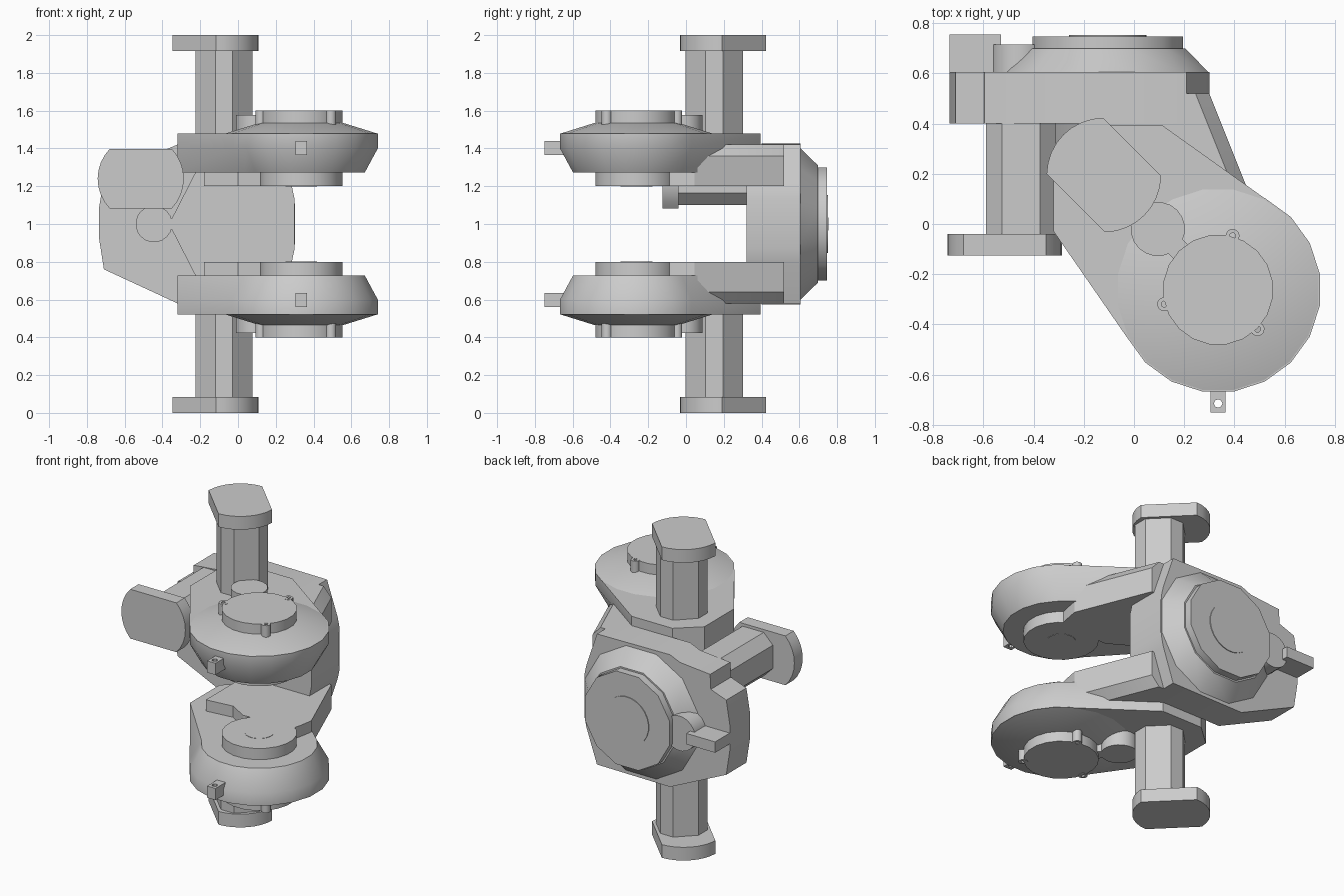
import bpy, bmesh
from math import cos, sin, radians, pi

cube = bpy.data.objects.get("Cube")
if cube:
    bpy.data.objects.remove(cube)

grey = bpy.data.materials.new("plain grey")
grey.use_nodes = True
colour = (0.6, 0.6, 0.6, 1)
grey.diffuse_color = colour
grey.node_tree.nodes["Principled BSDF"].inputs["Base Color"].default_value = colour


def circle(cx, cy, r, n=20, start=9, sweep=360):
    return [(cx + r * cos(radians(start + sweep * i / n)),
             cy + r * sin(radians(start + sweep * i / n))) for i in range(n)]


def finish(name, bm):
    """Smooth the shallow edges, keep the rest sharp, and add the object."""
    bmesh.ops.recalc_face_normals(bm, faces=bm.faces)
    for face in bm.faces:
        face.smooth = True
    for edge in bm.edges:
        edge.smooth = edge.calc_face_angle(pi) < radians(31)
    mesh = bpy.data.meshes.new(name)
    bm.to_mesh(mesh)
    bm.free()
    mesh.materials.append(grey)
    bpy.context.collection.objects.link(bpy.data.objects.new(name, mesh))


def place(a, b, h, axis, side):
    """Outline point at height h along z (mirrored about z = 1) or along y."""
    return (a, b, 1 + side * (h - 1)) if axis == "z" else (a, h, b)


def loft(name, levels, axis="z", side=1):
    """Skin a stack of (outline, height) levels and cap both ends."""
    bm = bmesh.new()
    rings = [[bm.verts.new(place(a, b, h, axis, side)) for a, b in pts]
             for pts, h in levels]
    for low, high in zip(rings, rings[1:]):
        for i in range(len(low)):
            j = (i + 1) % len(low)
            bm.faces.new((low[i], low[j], high[j], high[i]))
    bm.faces.new(rings[0])
    bm.faces.new(rings[-1])
    finish(name, bm)


def prism(name, pts, h0, h1, axis="z", side=1):
    loft(name, [(pts, h0), (pts, h1)], axis, side)


def tube(name, outer, inner, h0, h1, side):
    """Prism with a hole through it."""
    bm = bmesh.new()
    rings = [[bm.verts.new(place(a, b, h, "z", side)) for a, b in pts]
             for pts, h in ((outer, h0), (outer, h1), (inner, h1), (inner, h0))]
    for k in range(4):
        r, s = rings[k], rings[(k + 1) % 4]
        for i in range(len(r)):
            j = (i + 1) % len(r)
            bm.faces.new((r[i], r[j], s[j], s[i]))
    finish(name, bm)


def rect(x0, x1, y0, y1):
    return [(x0, y0), (x1, y0), (x1, y1), (x0, y1)]


def turned(pts, cx, cy, angle):
    c, s = cos(angle), sin(angle)
    return [(cx + x * c - y * s, cy + x * s + y * c) for x, y in pts]


# Shared motor sections: uneven octagon body, offset from a flat-sided flange
A, B, OFFSET = 0.14, 0.075, 0.065
motor = [(OFFSET + x, y) for x, y in
         ((A, -B), (A, B), (B, A), (-B, A), (-A, B), (-A, -B), (-B, -A), (B, -A))]
flange = [p for start in (-44, 136)
          for p in circle(0, 0, 0.228, 9, start, 99)]

GX, GY = 0.335, -0.262


def gear_outline(r):
    return circle(GX, GY, r, 12, -153, 216) + [
        (0.11, 0.395), (-0.18, 0.395), (-0.32, 0.27), (-0.32, -0.03)]


arm = [(-0.18, -0.07), (0, -0.05), (0.12, -0.12), (0.46, -0.10), (0.475, -0.04),
       (0.49, 0.045), (0.30, 0.52), (-0.18, 0.52)]
arm_top = [(x - 0.055 if x > 0.2 else x, y) for x, y in arm]

for label, side in (("upper", 1), ("lower", -1)):
    # Gear housing with a bevelled inner rim and a conical outer face
    loft(label + "_gear_housing", [(gear_outline(0.34), 1.272),
         (gear_outline(0.41), 1.40), (gear_outline(0.41), 1.48)], side=side)
    loft(label + "_cone", [(circle(GX, GY, 0.41), 1.478),
         (circle(GX, GY, 0.225), 1.535)], side=side)
    prism(label + "_cover", circle(GX, GY, 0.22), 1.53, 1.60, side=side)
    prism(label + "_idler_cap", circle(0.095, -0.02, 0.108), 1.47, 1.578, side=side)
    prism(label + "_idler_web", turned(rect(0.08, 0.2, -0.04, 0.04),
          0.095, -0.02, -pi / 4), 1.47, 1.578, side=side)
    prism(label + "_inner_disc", circle(GX, GY, 0.22), 1.20, 1.28, side=side)
    prism(label + "_shaft_end", circle(GX, GY, 0.085), 1.198, 1.21, side=side)
    # Arm reaching to the rear housing
    loft(label + "_arm", [(arm, 1.20), (arm, 1.36), (arm_top, 1.42)], side=side)
    # Cover bolts
    for k in range(3):
        t = radians(75 + 120 * k)
        x, y = GX + 0.222 * cos(t), GY + 0.222 * sin(t)
        tube(f"{label}_bolt_{k + 1}", circle(x, y, 0.028, 12),
             circle(x, y, 0.012, 12), 1.52, 1.602, side)
    # Drilled front tab
    square = [(GX + 0.03 * x, -0.715 + 0.035 * y) for x, y in
              ((1, 0), (1, 1), (0, 1), (-1, 1), (-1, 0), (-1, -1), (0, -1), (1, -1))]
    tube(label + "_tab", square, circle(GX, -0.715, 0.017, 8, 0), 1.365, 1.44, side)
    prism(label + "_tab_root", rect(GX - 0.03, GX + 0.03, -0.68, -0.60),
          1.365, 1.44, side=side)
    # Vertical motor
    prism(label + "_motor", turned(motor, -0.12, 0.195, -pi / 4), 1.47, 1.92, side=side)
    prism(label + "_motor_flange", turned(flange, -0.12, 0.195, -pi / 4),
          1.915, 2.0, side=side)

# Rear housing with a raised shoulder over the motor
half = [(0.30, 1.13), (0.285, 1.20), (0.21, 1.42), (-0.31, 1.425)]
body = half + [(-0.38, 1.395), (-0.595, 1.375), (-0.60, 1.28), (-0.71, 1.24),
               (-0.735, 1.09), (-0.735, 0.92),
               (-0.71, 0.76)] + [(x, 2 - z) for x, z in reversed(half)]
prism("rear_housing", body, 0.40, 0.605, "y")
half = [(0.30, 1.13), (0.285, 1.20), (0.21, 1.42), (-0.15, 1.42), (-0.35, 1.03)]
prism("rear_front_boss", half + [(x, 2 - z) for x, z in reversed(half)],
      0.32, 0.41, "y")
prism("rear_front_idler", circle(-0.445, 1, 0.097), 0.32, 0.41, "y")
prism("rear_front_web", rect(-0.40, -0.32, 0.97, 1.03), 0.32, 0.41, "y")

# Rear cone, cover and thin centre plate
RX = -0.105
loft("rear_cone", [(circle(RX, 1, 0.42, 12, 15), 0.60),
     (circle(RX, 1, 0.32, 12, 15), 0.70)], "y")
prism("rear_cover", circle(RX, 1, 0.31, 12, 15), 0.69, 0.747, "y")
prism("rear_centre_plate", circle(RX, 1, 0.155, 24), 0.74, 0.752, "y")
prism("rear_idler_cap", circle(-0.455, 1, 0.112), 0.60, 0.715, "y")
prism("rear_bar", rect(-0.735, -0.53, 0.965, 1.035), 0.60, 0.754, "y")

# Forward-facing motor
prism("front_motor", turned(motor, -0.515, 1.24, 0), -0.05, 0.41, "y")
prism("front_motor_flange", turned(flange, -0.515, 1.24, 0), -0.125, -0.04, "y")
